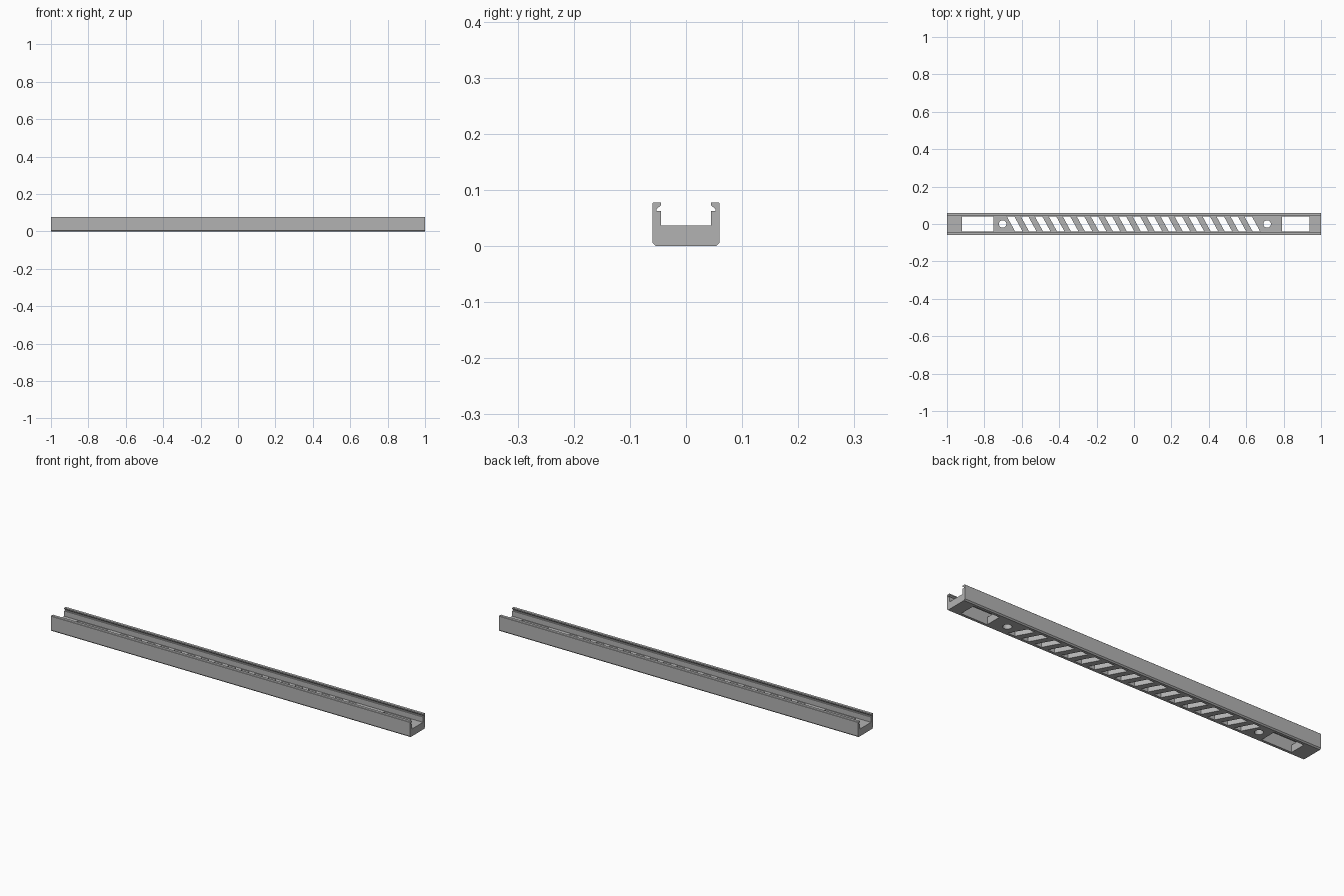
import bpy, bmesh, math

cube = bpy.data.objects.get("Cube")
if cube:
    bpy.data.objects.remove(cube, do_unlink=True)

grey = bpy.data.materials.new("plain grey")
grey.use_nodes = True
COLOR = (0.45, 0.45, 0.45, 1)
grey.diffuse_color = COLOR
grey.node_tree.nodes["Principled BSDF"].inputs["Base Color"].default_value = COLOR


def add_prism(bm, points, offset):
    """Close a 3D outline and sweep it along the offset."""
    face = bm.faces.new([bm.verts.new(p) for p in points])
    swept = bmesh.ops.extrude_face_region(bm, geom=[face])["geom"]
    verts = [v for v in swept if isinstance(v, bmesh.types.BMVert)]
    bmesh.ops.translate(bm, verts=verts, vec=offset)


def make_object(name, bm):
    bmesh.ops.recalc_face_normals(bm, faces=bm.faces)
    mesh = bpy.data.meshes.new(name)
    bm.to_mesh(mesh)
    bm.free()
    mesh.materials.append(grey)
    obj = bpy.data.objects.new(name, mesh)
    bpy.context.collection.objects.link(obj)
    return obj


# Channel: half section mirrored, with snap grooves under the lips
half = [(0.054, 0), (0.06, 0.006), (0.06, 0.076), (0.058, 0.078),
        (0.0445, 0.078), (0.0445, 0.0725), (0.053, 0.066), (0.053, 0.063),
        (0.0445, 0.063), (0.0445, 0.0365)]
section = half + [(-y, z) for y, z in reversed(half)]
bm = bmesh.new()
add_prism(bm, [(-1, y, z) for y, z in section], (2, 0, 0))
rail = make_object("channel_rail", bm)

# Floor openings
BOTTOM, DEPTH, HALF_Y = -0.02, 0.07, 0.041
bm = bmesh.new()


def cut_floor(outline):
    add_prism(bm, [(x, y, BOTTOM) for x, y in outline], (0, 0, DEPTH))


def cut_slot(x0, x1, lean=0):
    cut_floor([(x0, -HALF_Y), (x1, -HALF_Y),
               (x1 - lean, HALF_Y), (x0 - lean, HALF_Y)])


# Long end windows
cut_slot(-0.92, -0.752)
cut_slot(0.79, 0.937)

# Round screw holes
for cx in (-0.702, 0.712):
    turns = [2 * math.pi * i / 32 for i in range(32)]
    cut_floor([(cx + 0.02 * math.cos(a), 0.02 * math.sin(a)) for a in turns])

# Slanted vents
COUNT, FIRST, LAST, WIDTH, LEAN = 18, -0.635, 0.635, 0.04, 0.045
for i in range(COUNT):
    x = FIRST + (LAST - FIRST) * i / (COUNT - 1)
    cut_slot(x, x + WIDTH, LEAN)

cutter = make_object("floor_cutter", bm)
cutter.hide_render = True

# Cut the openings and discard the helper
mod = rail.modifiers.new("floor openings", "BOOLEAN")
mod.operation = "DIFFERENCE"
mod.solver = "EXACT"
mod.object = cutter
bpy.context.view_layer.objects.active = rail
rail.select_set(True)
bpy.ops.object.modifier_apply(modifier=mod.name)
bpy.data.objects.remove(cutter, do_unlink=True)
bpy.ops.object.shade_smooth_by_angle(angle=math.radians(25))
